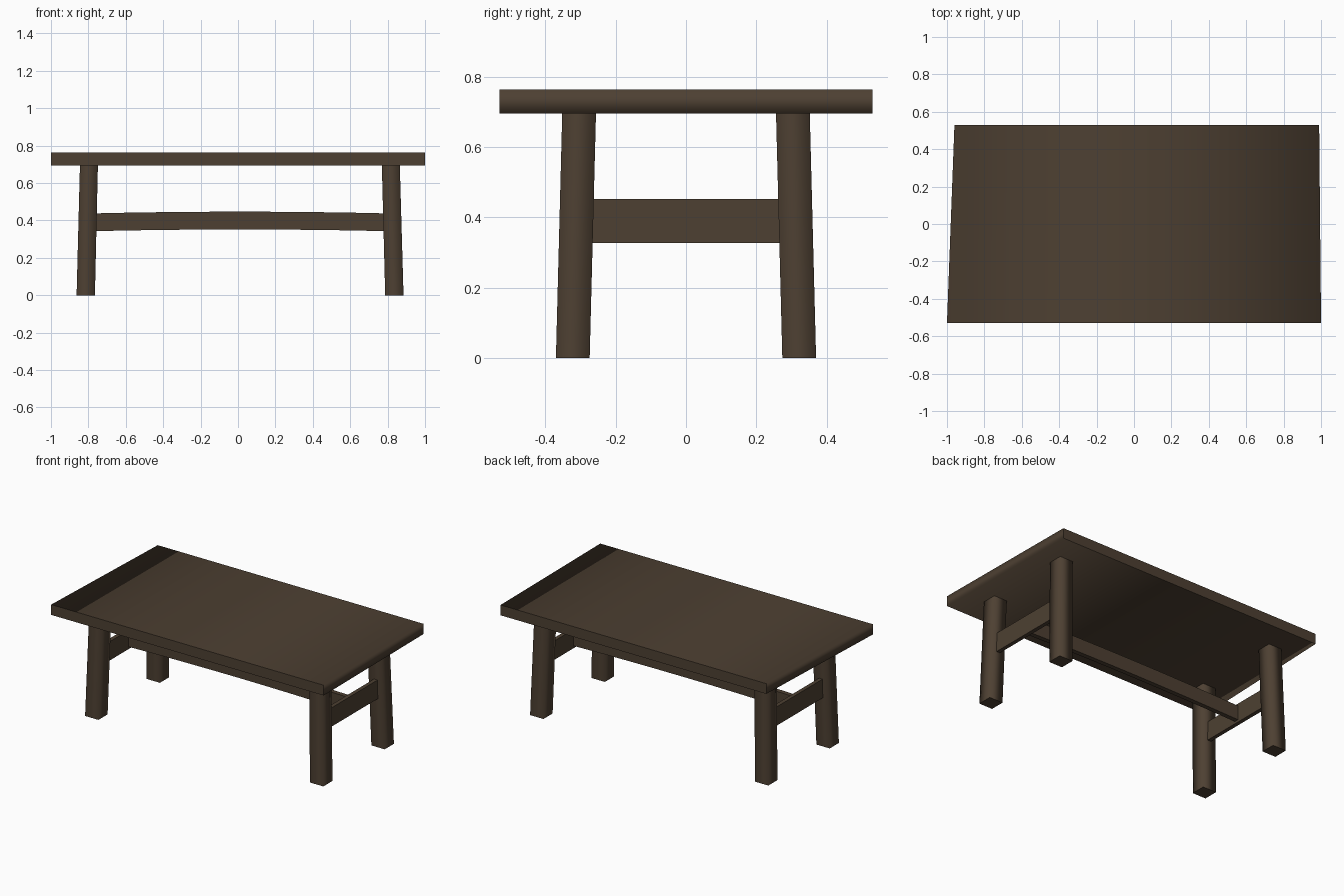
import bpy, bmesh

if "Cube" in bpy.data.objects:
    bpy.data.objects.remove(bpy.data.objects["Cube"])

wood = bpy.data.materials.new("dark brown wood")
wood.diffuse_color = (0.075, 0.051, 0.032, 1.0)
wood.use_nodes = True
wood.node_tree.nodes["Principled BSDF"].inputs["Base Color"].default_value = wood.diffuse_color


def lofted(name, sections, sharp_axis=None):
    """Loft matching four-point sections, cap both ends; smooth except
    around faces pointing along sharp_axis (None = flat shading)."""
    bm = bmesh.new()
    rings = [[bm.verts.new(p) for p in s] for s in sections]
    for a, b in zip(rings, rings[1:]):
        for i in range(4):
            j = (i + 1) % 4
            bm.faces.new((a[i], a[j], b[j], b[i]))
    bm.faces.new(rings[0])
    bm.faces.new(rings[-1])
    bmesh.ops.recalc_face_normals(bm, faces=bm.faces)
    if sharp_axis is not None:
        for f in bm.faces:
            f.smooth = True
        for e in bm.edges:
            ends = [abs(f.normal[sharp_axis]) > 0.7 for f in e.link_faces]
            e.smooth = ends[0] == ends[1]
    mesh = bpy.data.meshes.new(name)
    bm.to_mesh(mesh)
    bm.free()
    mesh.materials.append(wood)
    ob = bpy.data.objects.new(name, mesh)
    bpy.context.collection.objects.link(ob)
    return ob


def flat_section(cx, cy, hx, hy, z):
    return [(cx - hx, cy - hy, z), (cx + hx, cy - hy, z),
            (cx + hx, cy + hy, z), (cx - hx, cy + hy, z)]


def cross_section(x, y0, y1, z0, z1, x_back=None):
    xb = x if x_back is None else x_back
    return [(x, y0, z0), (xb, y1, z0), (xb, y1, z1), (x, y0, z1)]


# Tabletop, slightly narrower at the back
lofted("tabletop", [
    cross_section(-1.0, -0.53, 0.53, 0.695, 0.763, -0.96),
    cross_section(0.0, -0.53, 0.53, 0.695, 0.763),
    cross_section(1.0, -0.53, 0.53, 0.695, 0.763, 0.99)], sharp_axis=1)

# Four splayed square legs
for side, xb, xt in (("left", -0.814, -0.797), ("right", 0.836, 0.817)):
    for end, s in (("front", -1), ("back", 1)):
        lofted(f"{end}_{side}_leg", [
            flat_section(xb, s * 0.322, 0.049, 0.048, 0.0),
            flat_section(xt, s * 0.304, 0.048, 0.048, 0.697)], sharp_axis=2)

# End stretchers between front and back legs
for side, x in (("left", -0.805), ("right", 0.827)):
    lofted(f"{side}_end_stretcher", [
        cross_section(x - 0.013, -0.275, 0.275, 0.327, 0.452),
        cross_section(x + 0.013, -0.275, 0.275, 0.327, 0.452)])

# Long centre stretcher with a slight upward bow
sections = []
for i in range(9):
    t = i / 4 - 1
    lift = 0.010 * (1 - t * t)
    sections.append(cross_section(0.011 + t * 0.812, -0.015, 0.015,
                                  0.342 + lift, 0.437 + lift))
lofted("long_stretcher", sections)
